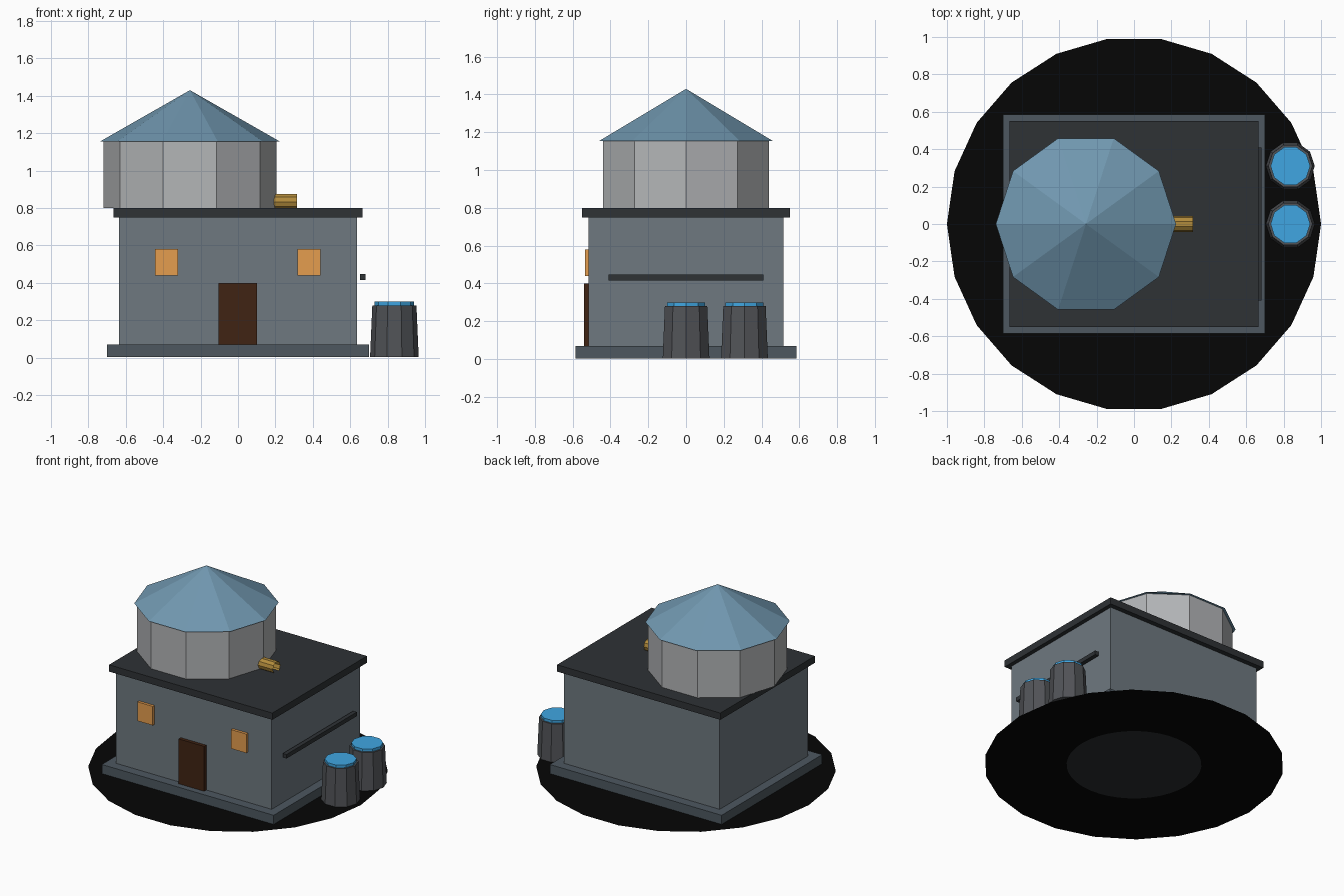
import bpy, bmesh, math
from mathutils import Matrix

if "Cube" in bpy.data.objects:
    bpy.data.objects.remove(bpy.data.objects["Cube"])


def material(name, rgb):
    # displayed 0-255 colour converted to linear
    m = bpy.data.materials.new(name)
    m.diffuse_color = [(c / 255) ** 2.2 for c in rgb] + [1]
    m.use_nodes = True
    m.node_tree.nodes["Principled BSDF"].inputs["Base Color"].default_value = m.diffuse_color
    return m


SLATE = material("slate", (78, 88, 96))
WALL = material("wall", (110, 120, 127))
DARK = material("dark_slab", (50, 53, 56))
LIGHT = material("light_panel", (178, 180, 182))
BLUE_ROOF = material("blue_roof", (112, 150, 174))
BRASS = material("brass", (176, 138, 62))
WINDOW = material("window_glow", (228, 156, 80))
DOOR = material("door_brown", (66, 40, 26))
BARREL = material("barrel_grey", (82, 84, 88))
WATER = material("water", (66, 165, 225))
BLACK = material("ground_black", (14, 14, 14))
PAD = material("pad_grey", (46, 49, 52))


def finish(name, bm, mat):
    bmesh.ops.recalc_face_normals(bm, faces=bm.faces)
    me = bpy.data.meshes.new(name)
    bm.to_mesh(me)
    bm.free()
    me.materials.append(mat)
    ob = bpy.data.objects.new(name, me)
    bpy.context.collection.objects.link(ob)
    return ob


def box(name, x, y, z, mat):
    # x, y, z are (min, max) ranges
    bm = bmesh.new()
    bmesh.ops.create_cube(bm, size=1)
    for v in bm.verts:
        for i, r in enumerate((x, y, z)):
            v.co[i] = r[0] if v.co[i] < 0 else r[1]
    return finish(name, bm, mat)


def prism(name, cx, cy, z0, z1, r0, r1, sides, mat):
    # upright tapered prism or cone with a corner on the +x axis
    bm = bmesh.new()
    rings = []
    for z, r in ((z0, r0), (z1, r1)):
        if r == 0:
            rings.append([bm.verts.new((cx, cy, z))] * sides)
        else:
            rings.append([bm.verts.new((cx + r * math.cos(math.tau * i / sides),
                                        cy + r * math.sin(math.tau * i / sides), z))
                          for i in range(sides)])
            bm.faces.new(rings[-1])
    a, b = rings
    for i in range(sides):
        j = (i + 1) % sides
        bm.faces.new((a[i], a[j], b[i]) if r1 == 0 else (a[i], a[j], b[j], b[i]))
    return finish(name, bm, mat)


def disc(name, z, r, sides, mat):
    bm = bmesh.new()
    bm.faces.new([bm.verts.new((r * math.cos(math.tau * i / sides),
                                r * math.sin(math.tau * i / sides), z))
                  for i in range(sides)])
    return finish(name, bm, mat)


# Ground disc and the smaller pad seen from below
disc("ground_disc", 0.002, 1.0, 22, BLACK)
disc("under_pad", 0.0, 0.45, 40, PAD)

# Building
box("foundation", (-0.70, 0.70), (-0.585, 0.585), (0.003, 0.07), SLATE)
box("walls", (-0.635, 0.635), (-0.515, 0.515), (0.07, 0.75), WALL)
box("roof_slab", (-0.665, 0.665), (-0.55, 0.55), (0.75, 0.80), DARK)

# Door and windows on the front
box("door", (-0.105, 0.102), (-0.54, -0.51), (0.07, 0.40), DOOR)
for side, cx in (("left", -0.382), ("right", 0.38)):
    box(side + "_window", (cx - 0.062, cx + 0.062), (-0.535, -0.51), (0.44, 0.58), WINDOW)

# Rail beside the right wall
box("side_rail", (0.652, 0.682), (-0.41, 0.41), (0.416, 0.446), DARK)

# Rooftop drum and cone
prism("tower_drum", -0.257, 0, 0.80, 1.155, 0.463, 0.463, 10, LIGHT)
prism("tower_roof", -0.257, 0, 1.155, 1.43, 0.482, 0, 10, BLUE_ROOF)

# Open brass spout poking out of the drum
bm = bmesh.new()
bmesh.ops.create_cone(bm, cap_ends=False, segments=10, radius1=0.043, radius2=0.043, depth=0.165,
                      matrix=Matrix.Translation((0.2325, 0, 0.833)) @ Matrix.Rotation(math.pi / 2, 4, 'Y'))
finish("spout", bm, BRASS)

# Water barrels
for name, cy in (("front", 0.0), ("back", 0.31)):
    prism(name + "_barrel", 0.836, cy, 0.003, 0.28, 0.13, 0.118, 10, BARREL)
    prism(name + "_barrel_water", 0.836, cy, 0.27, 0.30, 0.106, 0.106, 10, WATER)
